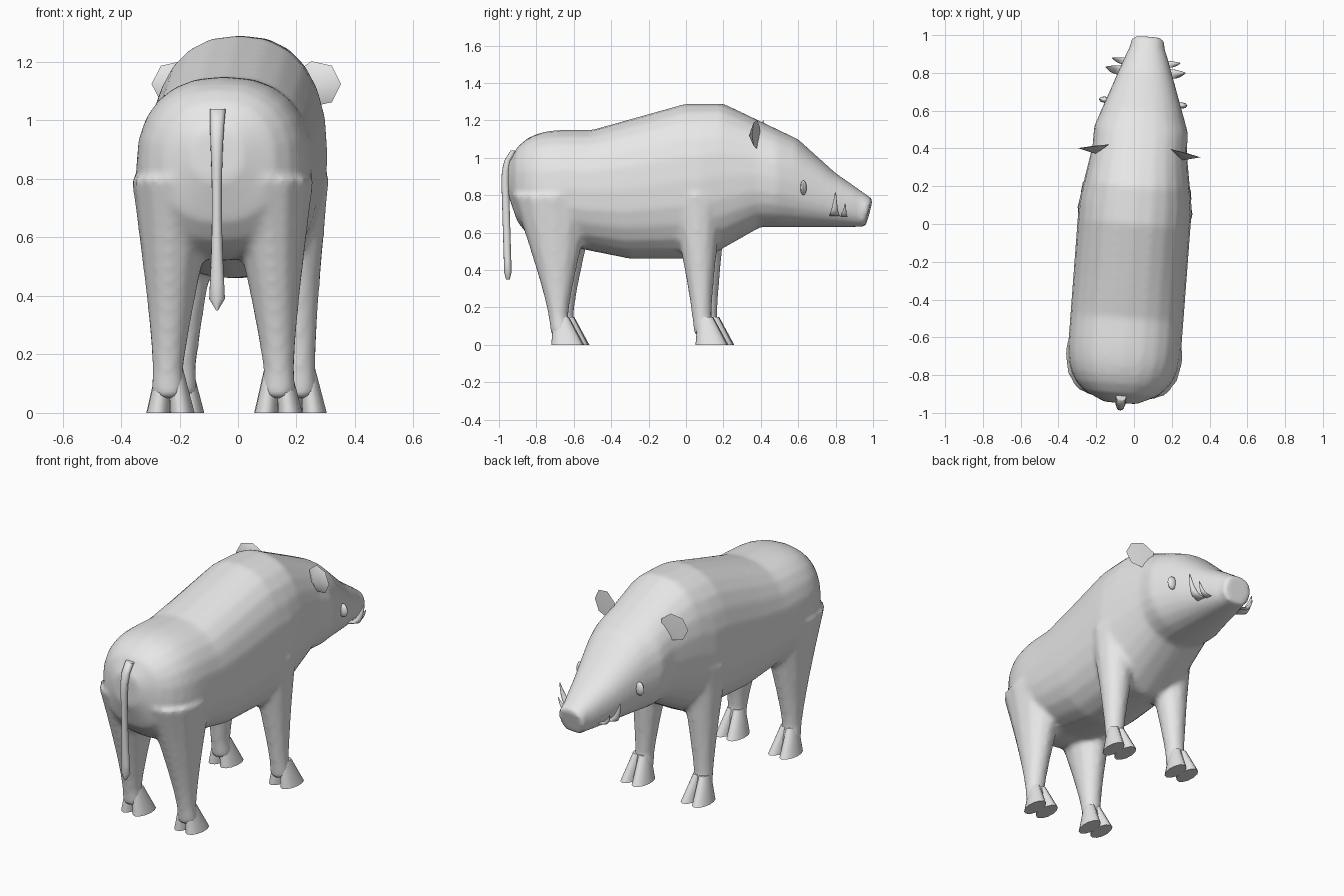
import bpy, bmesh, math
from mathutils import Matrix, Vector

cube = bpy.data.objects.get("Cube")
if cube:
    bpy.data.objects.remove(cube)

HEADING = math.radians(-4.3)  # the animal stands slightly turned

hide = bpy.data.materials.new("grey_hide")
hide.use_nodes = True
grey = (.8, .8, .8, 1)
hide.diffuse_color = grey
hide.node_tree.nodes["Principled BSDF"].inputs["Base Color"].default_value = grey


def ramp(value, start, end):
    """Straight rise from nought to one between start and end."""
    return min(max((value - start) / (end - start), 0), 1)


def steps(count):
    """Even fractions from nought to one."""
    return [i / count for i in range(count + 1)]


def around(sides):
    """Cosine and sine of evenly spaced directions."""
    turns = [math.tau * i / sides for i in range(sides)]
    return [(math.cos(turn), math.sin(turn)) for turn in turns]


def loft(bm, rings):
    """Skin a list of equal-length point rings and cap both ends."""
    loops = [[bm.verts.new(point) for point in ring] for ring in rings]
    for lower, upper in zip(loops, loops[1:]):
        for i in range(len(lower)):
            bm.faces.new((lower[i - 1], lower[i], upper[i], upper[i - 1]))
    bm.faces.new(loops[0])
    bm.faces.new(loops[-1])


def column(bm, levels, side=1):
    """Loft horizontal ellipses given as x, y, z and two radii."""
    loft(bm, [[(side * (x + width * c), y + depth * s, z) for c, s in around(12)]
              for x, y, z, width, depth in levels])


def finish(bm, name, mirror=False):
    """Turn the mesh into a smooth-shaded object facing along the heading."""
    bmesh.ops.recalc_face_normals(bm, faces=bm.faces)
    mesh = bpy.data.meshes.new(name)
    bm.to_mesh(mesh)
    bm.free()
    mesh.materials.append(hide)
    obj = bpy.data.objects.new(name, mesh)
    bpy.context.collection.objects.link(obj)
    obj.rotation_euler.z = HEADING
    bpy.ops.object.select_all(action="DESELECT")
    obj.select_set(True)
    bpy.context.view_layer.objects.active = obj
    bpy.ops.object.shade_smooth_by_angle(angle=math.radians(60))
    if mirror:
        obj.modifiers.new("both_sides", "MIRROR")
    return obj


def trunk_ring(y):
    """Cross-section of the trunk, neck or head at one station."""
    # Back line climbs to the withers, then drops along forehead and snout
    top = (1.15 + .14 * ramp(y, -.5, 0) - .19 * ramp(y, .2, .6)
           - .18 * ramp(y, .6, .8) - .14 * ramp(y, .8, 1))
    # Belly line sinks behind the ribs and rises to the jaw
    bottom = .52 - .06 * ramp(y, -.6, -.3) + .17 * ramp(y, .1, .4)
    half = .3 - .05 * ramp(y, .1, .4) - .16 * ramp(y, .5, .95)
    # Rump closes in a rounded end
    close = math.sqrt(1 - ramp(y, -.6, -.96) ** 3)
    top = .9 + (top - .9) * close
    bottom = .9 + (bottom - .9) * close
    # The snout disc leans back towards the chin
    lean = .04 * ramp(y, .9, 1)
    ring = []
    for c, s in around(24):
        across = math.copysign(abs(c) ** .85, c)
        up = (1 + math.copysign(abs(s) ** .85, s)) / 2
        ring.append((half * close * across, y - lean * (1 - up), bottom + (top - bottom) * up))
    return ring


def limb(bm, side, x, y, inset, swell, sweep):
    """Leg growing from a slim shank into the haunch or shoulder."""
    levels = [(x, y + .02, .05, .06, .06)]
    for f in steps(8):
        bulk = f ** 1.2
        levels.append((x - inset * f, y - inset * f, .15 + .65 * f,
                       .053 + swell * bulk, .053 + sweep * bulk))
    column(bm, levels, side)


def spike(bm, x, y, z, reach, rise, radius):
    """Tusk that leaves the jaw sideways and bends upward."""
    column(bm, [(x + reach * math.sqrt(f), y + f / 80, z + rise * f ** 1.5,
                 radius * (1.1 - f), radius * (1 - .9 * f)) for f in steps(5)])


# One continuous skin for trunk, head and legs
bm = bmesh.new()
loft(bm, [trunk_ring(-.95 + 1.95 * f) for f in steps(39)])
for side in (1, -1):
    limb(bm, side, x=.19, y=-.67, inset=.03, swell=.1, sweep=.17)
    limb(bm, side, x=.205, y=.1, inset=.03, swell=.08, sweep=.09)
body = finish(bm, "body")
blend = body.modifiers.new("blend", "REMESH")
blend.mode = "VOXEL"
blend.voxel_size = .016
blend.use_smooth_shade = True
soften = body.modifiers.new("soften", "SMOOTH")
soften.factor = .5
soften.iterations = 5

# Cloven hooves, two toes on each foot, spreading towards the ground
for name, x, y in (("hind_hooves", .185, -.62), ("front_hooves", .21, .155)):
    bm = bmesh.new()
    for toe in (-1, 1):
        column(bm, [(x + toe * (.02 + f / 50), y - .035 * (1 - f), .15 * (1 - f),
                     .026 + f / 60, .04 + .045 * f) for f in steps(4)])
    finish(bm, name, mirror=True)

# Tail arching off the rump, slim in the middle, with a pointed tuft
bm = bmesh.new()
strand = []
for f in steps(12):
    girth = .027 - .01 * math.sin(math.pi * f)
    arch = -.92 - .055 * math.sqrt(ramp(f, 0, .2)) + .02 * f
    strand.append((0, arch, 1.04 - .65 * f, girth, .02))
strand.append((0, -.955, .35, .003, .01))
column(bm, strand)
finish(bm, "tail")

# Ears: thin cupped leaves, hollow at the front and rounded behind
bm = bmesh.new()
outline = [bm.verts.new((.24 + .085 * c, .395 - c / 60, 1.125 + .08 * s)) for c, s in around(7)]
for depth in (.4, .355):
    hub = bm.verts.new((.23, depth, 1.12))
    for i in range(len(outline)):
        bm.faces.new((hub, outline[i - 1], outline[i]))
finish(bm, "ears", mirror=True)

# Tusks: a long and a short pair
bm = bmesh.new()
spike(bm, x=.12, y=.805, z=.69, reach=.09, rise=.125, radius=.028)
spike(bm, x=.1, y=.855, z=.685, reach=.08, rise=.07, radius=.02)
finish(bm, "tusks", mirror=True)

# Eyes: narrow upright lids on the sides of the head
bm = bmesh.new()
lid = Matrix.Translation((.205, .645, .84)) @ Matrix.Diagonal(Vector((.03, .017, .04, 1)))
bmesh.ops.create_uvsphere(bm, u_segments=8, v_segments=6, radius=1, matrix=lid)
finish(bm, "eyes", mirror=True)
